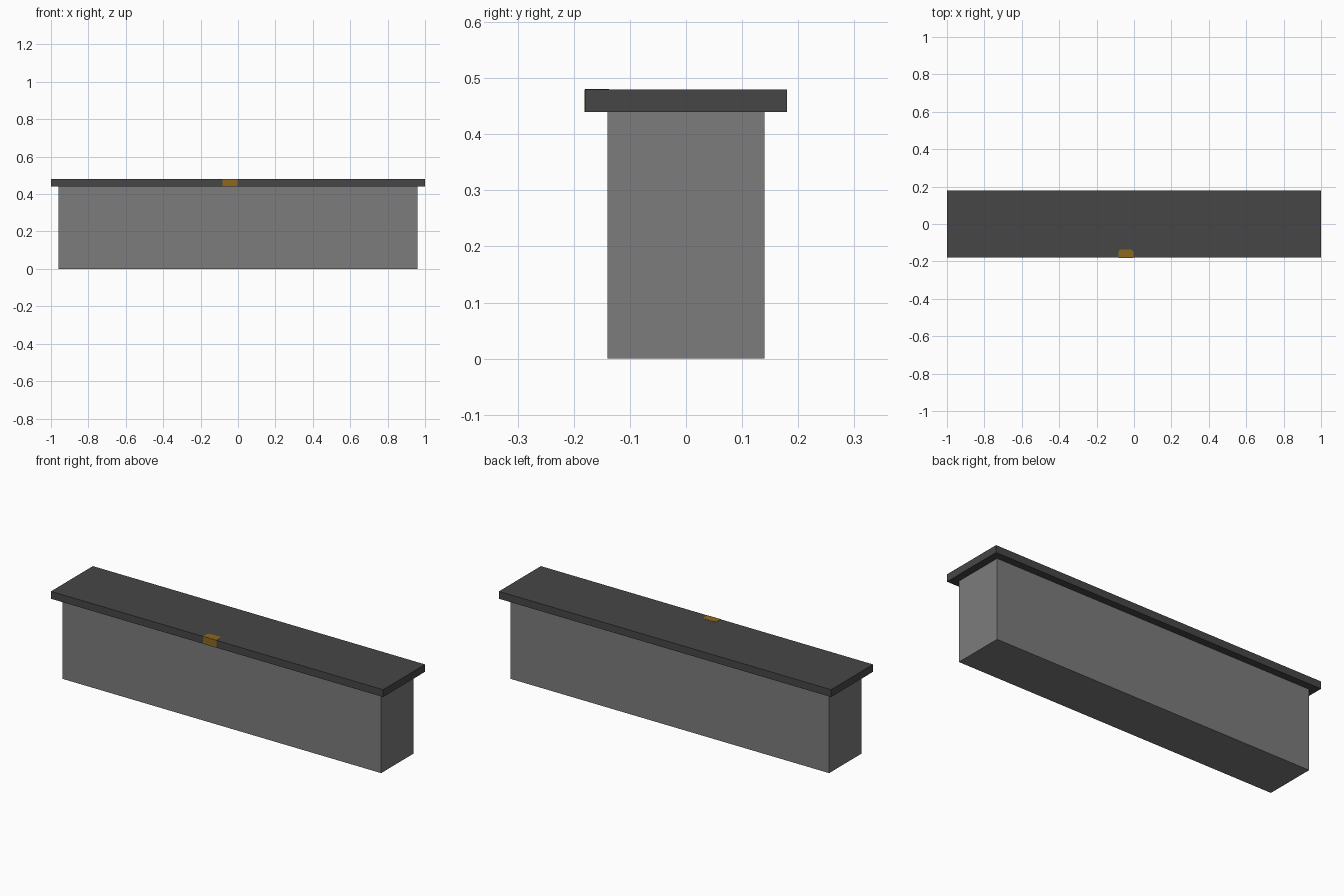
import bpy
import bmesh
from mathutils import Vector

cube = bpy.data.objects.get("Cube")
if cube:
    bpy.data.objects.remove(cube, do_unlink=True)


def make_material(name, rgb):
    mat = bpy.data.materials.new(name)
    mat.use_nodes = True
    mat.diffuse_color = (*rgb, 1)
    mat.node_tree.nodes["Principled BSDF"].inputs["Base Color"].default_value = (*rgb, 1)
    return mat


def make_prism(name, outline, push, mat):
    """Extrude a flat outline along a vector."""
    bm = bmesh.new()
    face = bm.faces.new([bm.verts.new(p) for p in outline])
    extruded = bmesh.ops.extrude_face_region(bm, geom=[face])["geom"]
    moved = [g for g in extruded if isinstance(g, bmesh.types.BMVert)]
    bmesh.ops.translate(bm, verts=moved, vec=Vector(push))
    bmesh.ops.recalc_face_normals(bm, faces=bm.faces)
    mesh = bpy.data.meshes.new(name)
    bm.to_mesh(mesh)
    bm.free()
    mesh.materials.append(mat)
    obj = bpy.data.objects.new(name, mesh)
    bpy.context.collection.objects.link(obj)
    return obj


def make_box(name, half_x, half_y, bottom, top, mat):
    corners = [(-half_x, -half_y, bottom), (half_x, -half_y, bottom),
               (half_x, half_y, bottom), (-half_x, half_y, bottom)]
    return make_prism(name, corners, (0, 0, top - bottom), mat)


grey = make_material("mid grey", (0.2, 0.2, 0.2))
dark = make_material("dark grey", (0.062, 0.062, 0.062))
gold = make_material("dark gold", (0.27, 0.14, 0.014))

# Body and overhanging lid
half_depth, lid_bottom, lid_top = 0.18, 0.44, 0.48
make_box("body", 0.96, 0.14, 0, lid_bottom, grey)
make_box("lid", 1, half_depth, lid_bottom, lid_top, dark)

# Gold clasp mark wrapping over the front edge of the lid
left, right, back, cut, thin = -0.083, -0.003, -0.137, 0.01, 0.001
top_outline = [(left, -half_depth, lid_top), (right, -half_depth, lid_top),
               (right, back - cut, lid_top), (right - cut, back, lid_top),
               (left + cut, back, lid_top), (left, back - cut, lid_top)]
make_prism("clasp_top", top_outline, (0, 0, thin), gold)
front_outline = [(left, -half_depth, lid_bottom), (right, -half_depth, lid_bottom),
                 (right, -half_depth, lid_top), (left, -half_depth, lid_top)]
make_prism("clasp_front", front_outline, (0, -thin, 0), gold)
